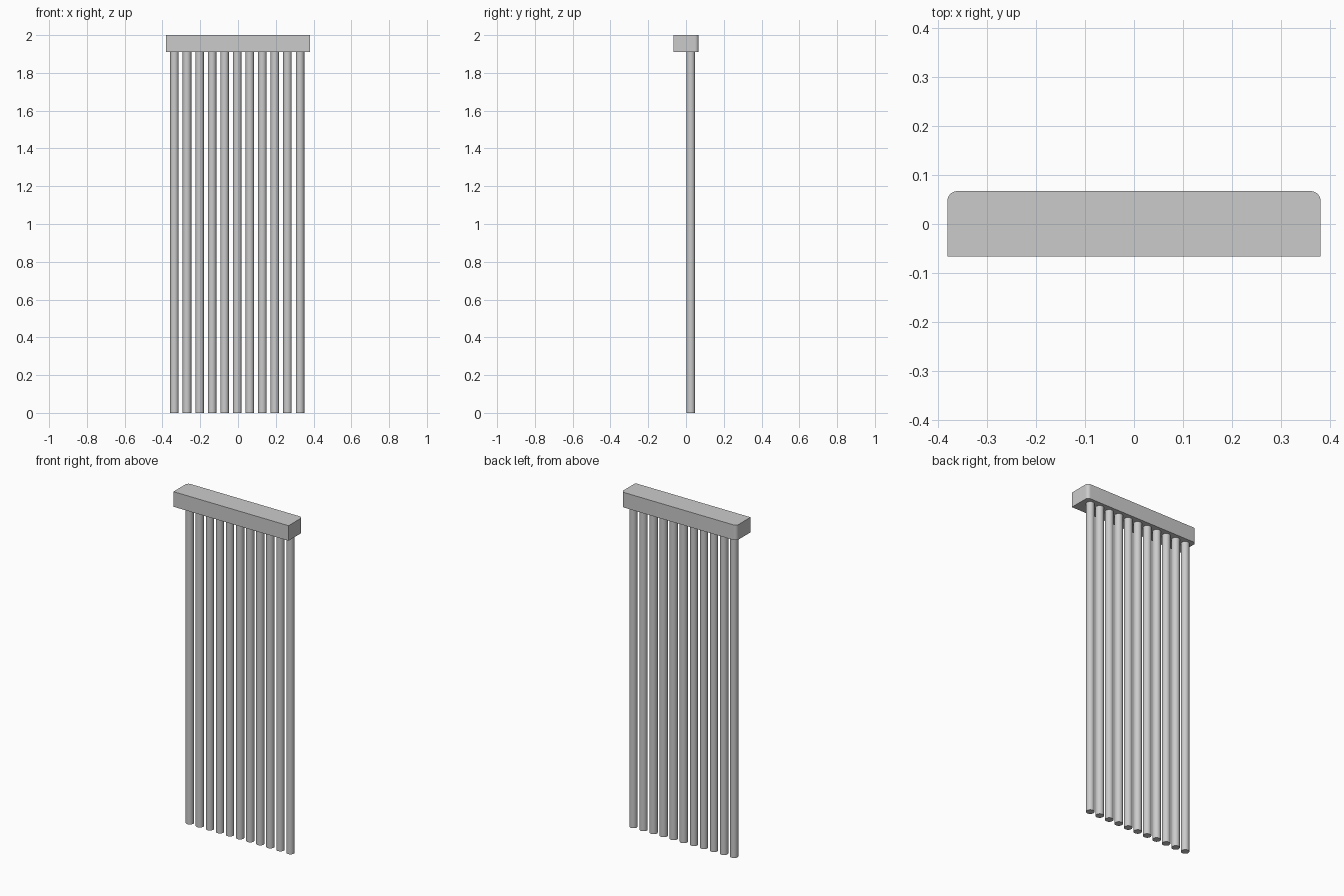
import bpy, bmesh
from math import sin, cos, pi

if "Cube" in bpy.data.objects:
    bpy.data.objects.remove(bpy.data.objects["Cube"])

X0, Y0, Y1 = 0.38, -0.066, 0.067   # head rail half width, front, back
Z0, Z1 = 1.91, 2.0                 # head rail bottom, top
R = 0.02                           # rounded back corners
TUBES, PITCH, TUBE_R, TUBE_Y = 11, 0.0665, 0.0225, 0.026


def corner(cx, cy, start, steps=8):
    return [(cx + R * cos(start + pi / 2 * i / steps),
             cy + R * sin(start + pi / 2 * i / steps)) for i in range(steps + 1)]


def finish(bm, name):
    bmesh.ops.recalc_face_normals(bm, faces=bm.faces)
    mesh = bpy.data.meshes.new(name)
    bm.to_mesh(mesh)
    bm.free()
    obj = bpy.data.objects.new(name, mesh)
    bpy.context.collection.objects.link(obj)
    return obj


def smooth(obj):
    bpy.ops.object.select_all(action='DESELECT')
    obj.select_set(True)
    bpy.context.view_layer.objects.active = obj
    bpy.ops.object.shade_smooth_by_angle(angle=pi / 6)


# Head rail: rectangle with rounded back corners, extruded upward
outline = [(-X0, Y0), (X0, Y0)]
outline += corner(X0 - R, Y1 - R, 0) + corner(-X0 + R, Y1 - R, pi / 2)
bm = bmesh.new()
face = bm.faces.new([bm.verts.new((x, y, Z0)) for x, y in outline])
top = bmesh.ops.extrude_face_region(bm, geom=[face], use_keep_orig=True)
bmesh.ops.translate(bm, vec=(0, 0, Z1 - Z0),
                    verts=[g for g in top['geom'] if isinstance(g, bmesh.types.BMVert)])
smooth(finish(bm, "head_rail"))

# Row of hanging tubes
for i in range(TUBES):
    x = (i - (TUBES - 1) / 2) * PITCH - 0.004
    bpy.ops.mesh.primitive_cylinder_add(vertices=32, radius=TUBE_R, depth=Z0,
                                        location=(x, TUBE_Y, Z0 / 2))
    tube = bpy.context.object
    tube.name = f"hanging_tube_{i + 1}"
    smooth(tube)
